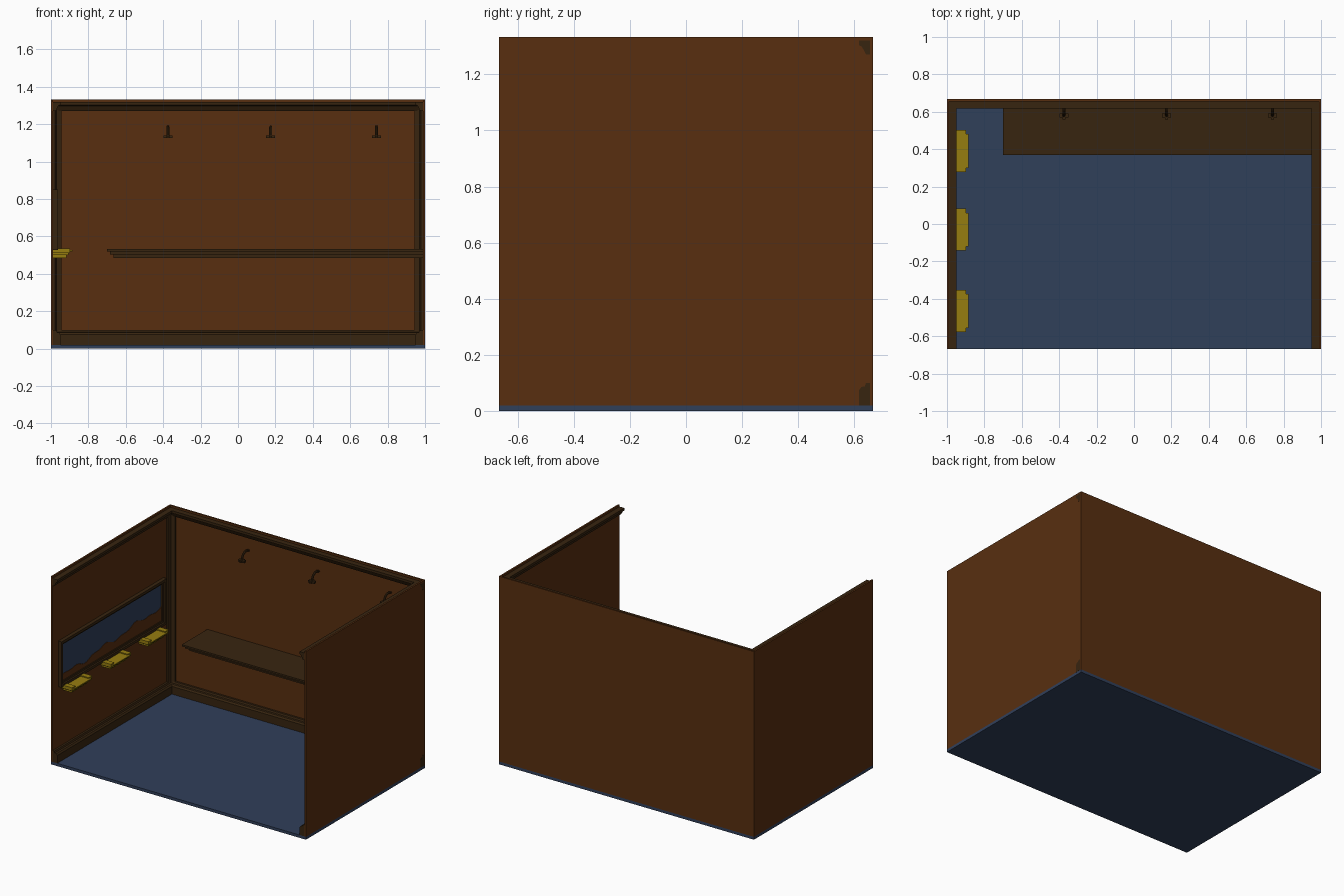
import bpy, bmesh, math
from mathutils import Vector

if "Cube" in bpy.data.objects:
    bpy.data.objects.remove(bpy.data.objects["Cube"])


def mat(name, rgb):
    m = bpy.data.materials.new(name)
    m.diffuse_color = (*rgb, 1)
    m.use_nodes = True
    m.node_tree.nodes["Principled BSDF"].inputs["Base Color"].default_value = m.diffuse_color
    return m


WALL = mat("wall_brown", (0.098, 0.028, 0.005))
TRIM = mat("dark_wood", (0.039, 0.018, 0.005))
BLUE = mat("slate_blue", (0.030, 0.050, 0.102))
GOLD = mat("gold", (0.305, 0.205, 0.005))


def finish(name, bm, material):
    bmesh.ops.recalc_face_normals(bm, faces=bm.faces)
    me = bpy.data.meshes.new(name)
    bm.to_mesh(me)
    bm.free()
    me.materials.append(material)
    ob = bpy.data.objects.new(name, me)
    bpy.context.collection.objects.link(ob)
    return ob


def add_box(bm, x0, x1, y0, y1, z0, z1):
    vs = bmesh.ops.create_cube(bm, size=1)["verts"]
    for v in vs:
        v.co = Vector((x1 if v.co.x > 0 else x0, y1 if v.co.y > 0 else y0, z1 if v.co.z > 0 else z0))


def boxes(name, material, *dims):
    bm = bmesh.new()
    for d in dims:
        add_box(bm, *d)
    return finish(name, bm, material)


def prism(name, material, start, end):
    # solid between two matching outlines
    bm = bmesh.new()
    a = [bm.verts.new(p) for p in start]
    b = [bm.verts.new(p) for p in end]
    n = len(a)
    bm.faces.new(a)
    bm.faces.new(b[::-1])
    for i in range(n):
        bm.faces.new((a[i], b[i], b[(i + 1) % n], a[(i + 1) % n]))
    return finish(name, bm, material)


W, D, H, T = 1.0, 0.667, 1.333, 0.012

# floor and three walls
boxes("floor", BLUE, (-W, W, -D, D, 0, 0.02))
boxes("back_wall", WALL, (-W, W, D - T, D, 0.02, H))
boxes("left_wall", WALL, (-W, -W + T, -D, D - T, 0.02, H))
boxes("right_wall", WALL, (W - T, W, -D, D - T, 0.02, H))

# moulding profiles: depth from the outer wall face, height
crown = [(T, 1.32), (0.05, 1.32), (0.05, 1.303), (0.04, 1.298), (0.033, 1.285), (0.025, 1.27), (T, 1.27)]
base = [(T, 0.02), (0.05, 0.02), (0.05, 0.075), (0.042, 0.086), (0.03, 0.088), (0.026, 0.1), (T, 0.1)]
for label, prof in (("crown", crown), ("baseboard", base)):
    prism("back_" + label, TRIM, [(-W + T, D - d, z) for d, z in prof],
          [(W + 0.0005, D - d, z) for d, z in prof])
    for side, s in (("left", -1), ("right", 1)):
        prism(side + "_" + label, TRIM, [(s * (W - d), -D, z) for d, z in prof],
              [(s * (W - d), D - T, z) for d, z in prof])

# upright corner mouldings
for side, s in (("left", -1), ("right", 1)):
    pts = [(T, T), (0.055, T), (0.055, 0.022), (0.03, 0.03), (0.022, 0.055), (T, 0.055)]
    prism(side + "_corner_post", TRIM, [(s * (W - a), D - b, 0.02) for a, b in pts],
          [(s * (W - a), D - b, 1.32) for a, b in pts])

# picture window on the left wall: glass, hills and stepped frame
y0, y1, z0, z1 = -0.57, 0.545, 0.56, 0.82
boxes("window_glass", BLUE, (-W + T, -0.984, y0, y1, z0, z1))
ridge = []
for i in range(41):
    t = i / 40
    h = 0.03 + 0.07 * t + 0.014 * math.sin(t * 19) + 0.008 * math.sin(t * 43 + 1)
    ridge.append((y0 + (y1 - y0) * t, z0 + h))
outline = [(y1, z0), (y0, z0)] + ridge
prism("window_hills", WALL, [(-0.9845, y, z) for y, z in outline], [(-0.981, y, z) for y, z in outline])


def frame(grow0, grow1, x):
    a, b, c, d = y0 - grow1, y1 + grow1, z0 - grow1, z1 + grow1
    e, f, g, h = y0 - grow0, y1 + grow0, z0 - grow0, z1 + grow0
    xw = -W + T
    return [(xw, x, a, b, h, d), (xw, x, a, b, c, g), (xw, x, a, e, g, h), (xw, x, f, b, g, h)]


boxes("window_frame", TRIM, *frame(0, 0.014, -0.974), *frame(0.014, 0.032, -0.962))

# gold ledges under the window
for i, c in enumerate((0.39, -0.03, -0.465)):
    xw = -W + T
    boxes(f"gold_ledge_{i + 1}", GOLD,
          (xw, -0.885, c - 0.09, c + 0.09, 0.52, 0.528),
          (xw, -0.897, c - 0.113, c - 0.075, 0.512, 0.535),
          (xw, -0.897, c + 0.075, c + 0.113, 0.512, 0.535),
          (xw, -0.905, c - 0.095, c + 0.095, 0.5, 0.52),
          (xw, -0.918, c - 0.085, c + 0.085, 0.485, 0.5))

# stepped shelf on the back wall
boxes("shelf", TRIM,
      (-0.70, W - T, 0.37, D - T, 0.52, 0.532),
      (-0.685, W - T, 0.385, D - T, 0.504, 0.52),
      (-0.665, W - T, 0.405, D - T, 0.485, 0.504))

# curved wall hooks with a cross foot
for i, x in enumerate((-0.375, 0.175, 0.74)):
    bm = bmesh.new()
    path = [(D - T, 1.178), (0.632, 1.186), (0.61, 1.184), (0.593, 1.172), (0.583, 1.155), (0.58, 1.135)]
    rings = []
    for j, (y, z) in enumerate(path):
        p, q = path[max(j - 1, 0)], path[min(j + 1, len(path) - 1)]
        t = Vector((q[0] - p[0], q[1] - p[1])).normalized()
        ring = []
        for k in range(8):
            a = math.tau * k / 8
            u, w = 0.008 * math.cos(a), 0.008 * math.sin(a)
            ring.append(bm.verts.new((x + u, y - t.y * w, z + t.x * w)))
        rings.append(ring)
    for r, s in zip(rings, rings[1:]):
        for k in range(8):
            bm.faces.new((r[k], r[(k + 1) % 8], s[(k + 1) % 8], s[k]))
    bm.faces.new(rings[0])
    bm.faces.new(rings[-1])
    add_box(bm, x - 0.024, x + 0.024, 0.57, 0.59, 1.125, 1.14)
    add_box(bm, x - 0.008, x + 0.008, 0.558, 0.602, 1.127, 1.138)
    finish(f"wall_hook_{i + 1}", bm, TRIM)
